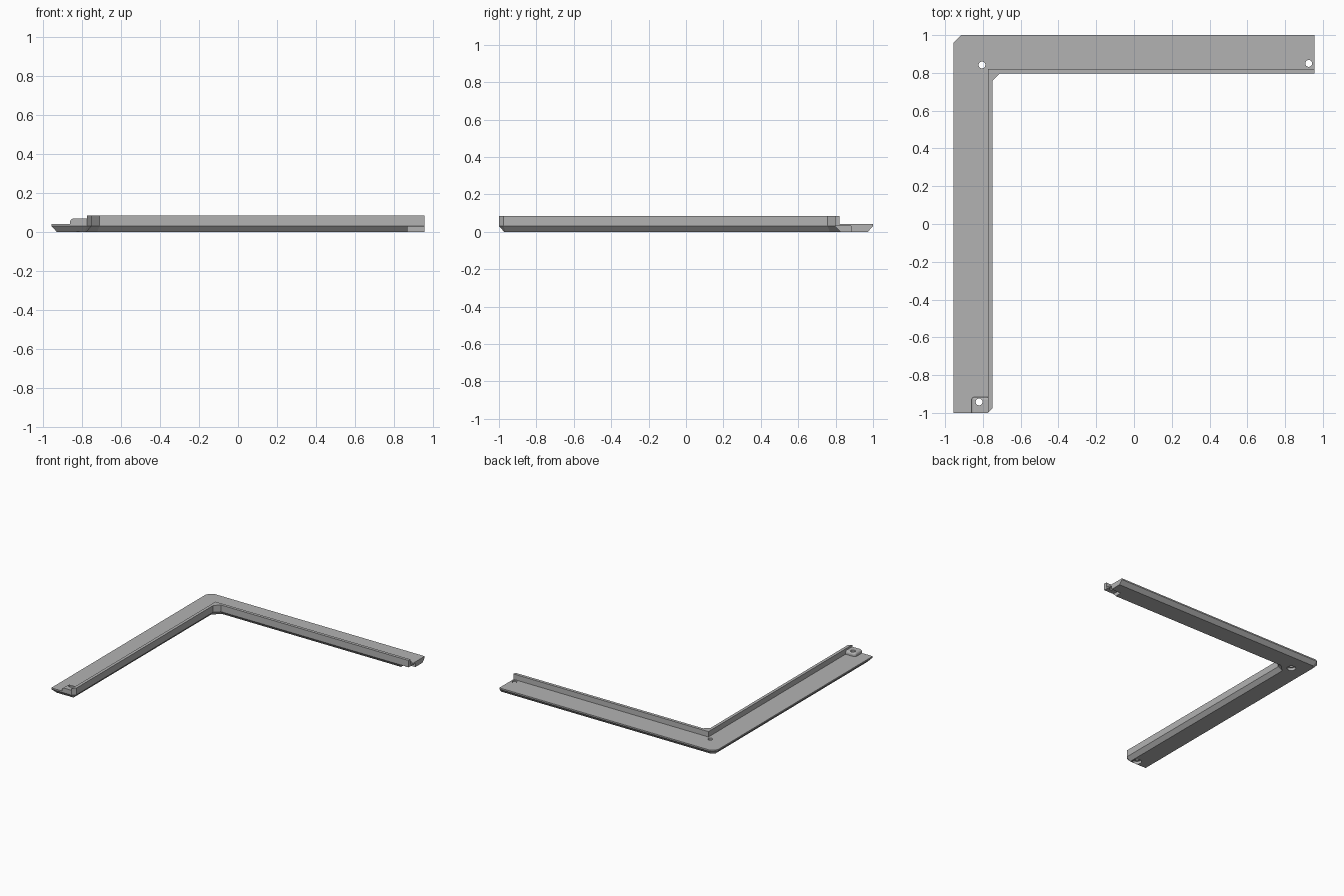
import bpy, bmesh

if "Cube" in bpy.data.objects:
    bpy.data.objects.remove(bpy.data.objects["Cube"], do_unlink=True)

grey = bpy.data.materials.new("satin grey")
grey.use_nodes = True
grey.diffuse_color = (0.45, 0.45, 0.45, 1)
grey.node_tree.nodes["Principled BSDF"].inputs["Base Color"].default_value = (0.45, 0.45, 0.45, 1)

X0, X1, Y0, Y1 = -0.955, 0.955, -1.0, 1.0
INX, INY = -0.75, 0.797          # inner edges of the two arms
SHELF, TOP, RIM = 0.042, 0.085, 0.024


def loft(name, rings):
    """Solid through matching rings of (points, z)."""
    bm = bmesh.new()
    loops = [[bm.verts.new((x, y, z)) for x, y in pts] for pts, z in rings]
    n = len(loops[0])
    bm.faces.new(loops[0])
    bm.faces.new(loops[-1])
    for a, b in zip(loops, loops[1:]):
        for i in range(n):
            j = (i + 1) % n
            bm.faces.new((a[i], a[j], b[j], b[i]))
    bmesh.ops.recalc_face_normals(bm, faces=bm.faces)
    mesh = bpy.data.meshes.new(name)
    bm.to_mesh(mesh)
    bm.free()
    mesh.materials.append(grey)
    ob = bpy.data.objects.new(name, mesh)
    bpy.context.collection.objects.link(ob)
    return ob


def outline(i):
    """L outline moved inwards by i, except at the open right end."""
    k = 0.586 * i
    c, d, t = 0.04 - k, 0.04 + k, 0.024 - k
    l, f, b, ix, iy = X0 + i, Y0 + i, Y1 - i, INX - i, INY + i
    return [(l, f), (ix - t, f), (ix, f + t), (ix, iy - d), (ix + d, iy),
            (X1, iy), (X1, b), (l + c, b), (l, b - c)]


def box(name, x0, x1, y0, y1, z0, z1):
    pts = [(x0, y0), (x1, y0), (x1, y1), (x0, y1)]
    return loft(name, [(pts, z0), (pts, z1)])


def cut(ob, cutter):
    cutter.hide_render = True
    cutter.display_type = 'WIRE'
    m = ob.modifiers.new("cut", 'BOOLEAN')
    m.operation, m.solver, m.object = 'DIFFERENCE', 'EXACT', cutter


def drill(x, y, r, z0, z1):
    bpy.ops.mesh.primitive_cylinder_add(vertices=32, radius=r, depth=z1 - z0,
                                        location=(x, y, (z0 + z1) / 2))
    ob = bpy.context.object
    ob.name = "hole_cutter"
    ob.data.materials.append(grey)
    return ob


# L-shaped base with a sloped underside
base = loft("base", [(outline(0.028), 0), (outline(0), 0.031), (outline(0), SHELF)])

# Raised lip along the inner edge
lx, ly = INX - RIM, INY + RIM
lip_pts = [(lx, Y0), (INX, Y0 + RIM), (INX, INY - 0.04), (INX + 0.04, INY),
           (X1, INY), (X1, ly), (lx, ly)]
loft("lip", [(lip_pts, SHELF), (lip_pts, TOP)])

# Screw boss at the front end, rounded on its free edges
boss = box("screw_boss", -0.86, lx, Y0, -0.915, SHELF, 0.07)
bm = bmesh.new()
bm.from_mesh(boss.data)


def free_edge(e):
    mid = (e.verts[0].co + e.verts[1].co) / 2
    left, back, top = mid.x < -0.859, mid.y > -0.916, mid.z > 0.069
    return left + back + top == 2


bmesh.ops.bevel(bm, geom=[e for e in bm.edges if free_edge(e)], offset=0.018,
                segments=5, profile=0.5, affect='EDGES')
bm.to_mesh(boss.data)
bm.free()

# Pocket under the right end that takes a matching boss
cut(base, box("pocket_cutter", 0.868, 1.0, 0.75, 0.882, -0.1, 0.03))

# Screw holes, with counterbores below
for x, y in [(-0.805, 0.842), (0.925, 0.85), (-0.82, -0.942)]:
    hole = drill(x, y, 0.018, -0.1, 0.2)
    cut(base, hole)
    if y < 0:
        cut(boss, hole)
    if x < 0:
        cut(base, drill(x, y, 0.033, -0.1, 0.022))
